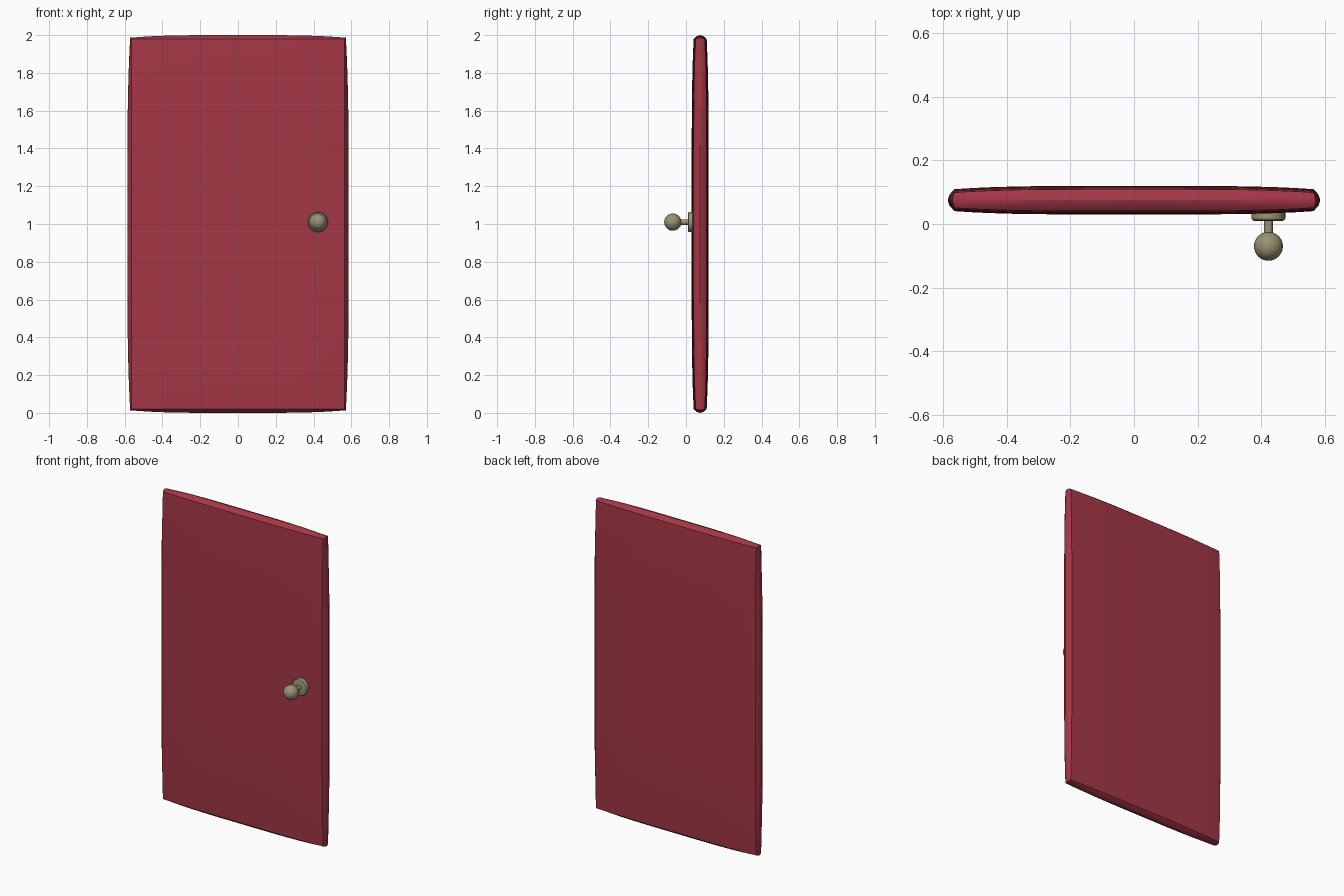
import bpy, bmesh, math
from mathutils import Matrix

if "Cube" in bpy.data.objects:
    bpy.data.objects.remove(bpy.data.objects["Cube"])


def material(name, rgb):
    m = bpy.data.materials.new(name)
    m.diffuse_color = (*rgb, 1)
    m.use_nodes = True
    m.node_tree.nodes["Principled BSDF"].inputs["Base Color"].default_value = m.diffuse_color
    return m


def finish(bm, name, mat, angle=30):
    bmesh.ops.remove_doubles(bm, verts=bm.verts, dist=1e-5)
    bmesh.ops.recalc_face_normals(bm, faces=bm.faces)
    me = bpy.data.meshes.new(name)
    bm.to_mesh(me)
    bm.free()
    ob = bpy.data.objects.new(name, me)
    bpy.context.collection.objects.link(ob)
    me.materials.append(mat)
    bpy.ops.object.select_all(action='DESELECT')
    ob.select_set(True)
    bpy.context.view_layer.objects.active = ob
    bpy.ops.object.shade_smooth_by_angle(angle=math.radians(angle))
    return ob


red = material("door_red", (0.37, 0.038, 0.06))
brass = material("dull_brass", (0.32, 0.29, 0.17))

# Door panel: softly pillowed slab, bulging on its faces and its rim
HALF_W, HALF_H, MID_Y, MID_Z = 0.565, 0.98, 0.075, 1.0
half = [0.2, 0.4, 0.55, 0.67, 0.8, 0.9, 1.0]
steps = [-s for s in reversed(half)] + [0] + half
rows = [-1, -0.5, 0, 0.5, 1]


def thickness(u, v):
    return 0.045 - 0.0105 * u ** 4 - 0.0105 * abs(v) ** 5


def panel_point(u, v, t):
    x, z = u * HALF_W, v * HALF_H
    puff = 1 - t * t
    if abs(u) == 1:
        x += u * puff * (0.006 + 0.015 * (1 - v ** 4))
    if abs(v) == 1:
        z += v * puff * (0.006 + 0.014 * (1 - u ** 4))
    return (x, MID_Y + t * thickness(u, v), MID_Z + z)


bm = bmesh.new()


def quad(*params):
    bm.faces.new([bm.verts.new(panel_point(*p)) for p in params])


for a, b in zip(steps, steps[1:]):
    for c, d in zip(steps, steps[1:]):
        for t in (-1, 1):
            quad((a, c, t), (b, c, t), (b, d, t), (a, d, t))
    for t, s in zip(rows, rows[1:]):
        for e in (-1, 1):
            quad((a, e, t), (b, e, t), (b, e, s), (a, e, s))
            quad((e, a, t), (e, b, t), (e, b, s), (e, a, s))
finish(bm, "door_panel", red)


def lathe(name, profile):
    """Revolve (radius, y) points about the knob axis."""
    bm = bmesh.new()
    vs = [bm.verts.new((r, y, 0)) for r, y in profile]
    es = [bm.edges.new(p) for p in zip(vs, vs[1:])]
    bmesh.ops.spin(bm, geom=vs + es, cent=(0, 0, 0), axis=(0, 1, 0),
                   angle=2 * math.pi, steps=32)
    bmesh.ops.transform(bm, matrix=Matrix.Translation((0.423, 0, 1.01)),
                        verts=bm.verts)
    return finish(bm, name, brass)


# Backplate, stem and ball of the knob
lathe("knob_backplate", [(0, 0.01), (0.045, 0.01), (0.050, 0.012),
                         (0.053, 0.017), (0.053, 0.05), (0, 0.05)])
lathe("knob_stem", [(0, -0.05), (0.014, -0.05), (0.014, 0.02), (0, 0.02)])
lathe("knob_ball", [(0.0455 * math.sin(math.pi * i / 16),
                     -0.07 - 0.0455 * math.cos(math.pi * i / 16))
                    for i in range(17)])
